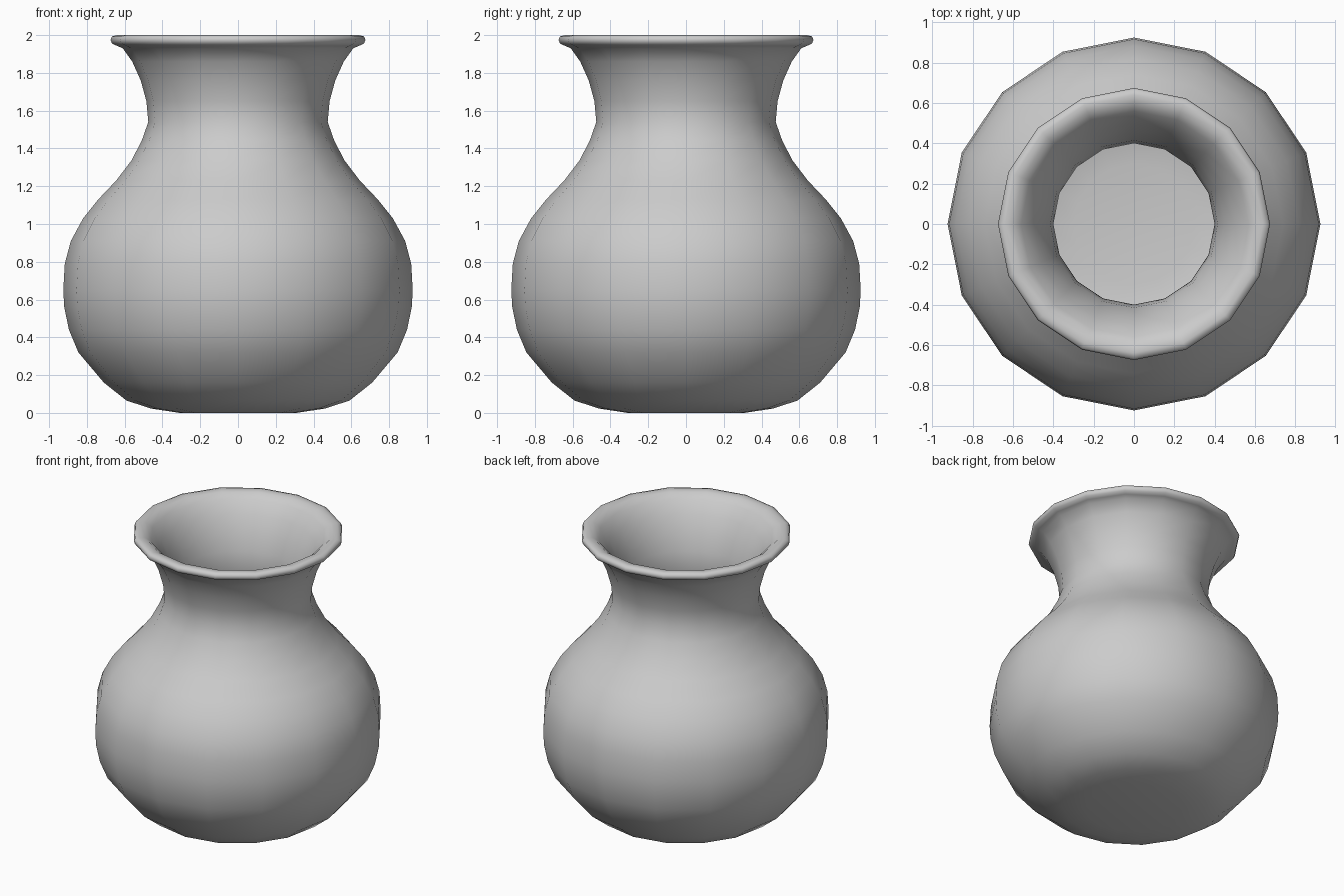
import bpy, bmesh
from math import cos, sin, tau

SIDES = 16

# Closed wall profile (radius, height): base, belly, neck, rim, then back down inside
outer = [(0.31, 0.0), (0.46, 0.023), (0.59, 0.065), (0.71, 0.16), (0.845, 0.32),
         (0.895, 0.44), (0.92, 0.56), (0.925, 0.65), (0.917, 0.79), (0.885, 0.91),
         (0.82, 1.03), (0.74, 1.13), (0.645, 1.23), (0.565, 1.335), (0.51, 1.44),
         (0.475, 1.54), (0.485, 1.65), (0.515, 1.76), (0.56, 1.86), (0.61, 1.93)]
rim = [(0.64, 1.943), (0.667, 1.955), (0.675, 1.975), (0.667, 1.993), (0.64, 2.0), (0.60, 1.993)]
inner = [(0.56, 1.96), (0.50, 1.88), (0.45, 1.77), (0.415, 1.66), (0.40, 1.54),
         (0.43, 1.41), (0.49, 1.30), (0.58, 1.19), (0.67, 1.09), (0.755, 0.99),
         (0.81, 0.89), (0.842, 0.78), (0.85, 0.65), (0.83, 0.48), (0.78, 0.35),
         (0.66, 0.21), (0.55, 0.13), (0.44, 0.095), (0.30, 0.075)]

# Spin the profile into rings and cap the base and the inner floor
bm = bmesh.new()
rings = [[bm.verts.new((r * cos(tau * i / SIDES), r * sin(tau * i / SIDES), z))
          for i in range(SIDES)] for r, z in outer + rim + inner]
for a, b in zip(rings, rings[1:]):
    for i in range(SIDES):
        j = (i + 1) % SIDES
        bm.faces.new((a[i], a[j], b[j], b[i]))
bm.faces.new(rings[0][::-1])
bm.faces.new(rings[-1])
bmesh.ops.recalc_face_normals(bm, faces=bm.faces)
for f in bm.faces:
    f.smooth = True

mesh = bpy.data.meshes.new("vase")
bm.to_mesh(mesh)
bm.free()
vase = bpy.data.objects.new("vase", mesh)
bpy.context.collection.objects.link(vase)
